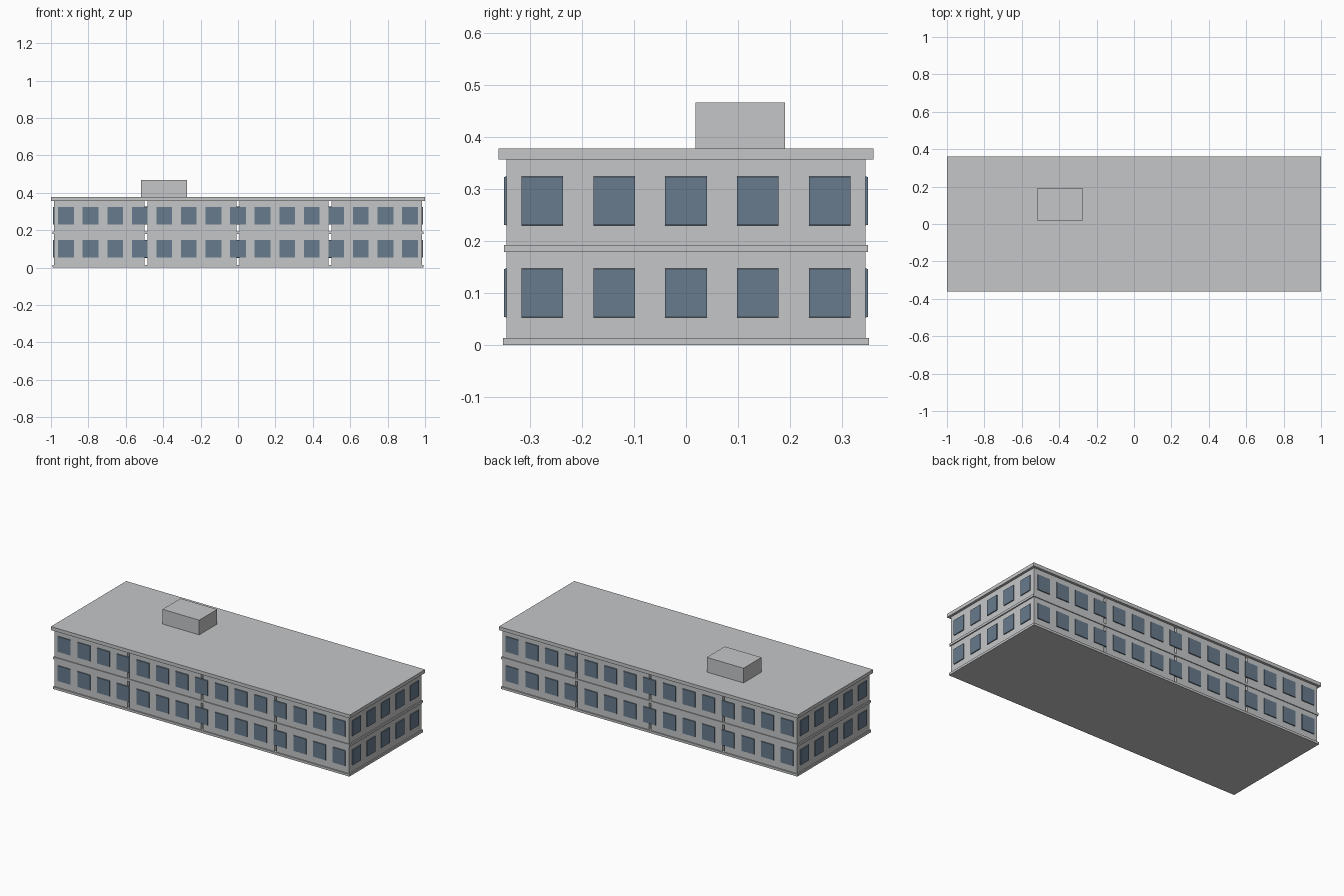
import bpy, bmesh, math
from mathutils import Matrix, Vector

if "Cube" in bpy.data.objects:
    bpy.data.objects.remove(bpy.data.objects["Cube"])


def material(name, rgb):
    m = bpy.data.materials.new(name)
    m.diffuse_color = (*rgb, 1)
    m.use_nodes = True
    m.node_tree.nodes["Principled BSDF"].inputs["Base Color"].default_value = m.diffuse_color
    return m


CONCRETE = material("concrete grey", (0.56, 0.565, 0.575))
GLASS = material("window blue", (0.138, 0.198, 0.262))


def finish(name, bm, mat):
    bmesh.ops.recalc_face_normals(bm, faces=bm.faces)
    me = bpy.data.meshes.new(name)
    bm.to_mesh(me)
    bm.free()
    me.materials.append(mat)
    ob = bpy.data.objects.new(name, me)
    bpy.context.collection.objects.link(ob)
    return ob


def add_box(bm, x0, x1, y0, y1, z0, z1):
    size = Matrix.Diagonal((x1 - x0, y1 - y0, z1 - z0, 1))
    mid = Matrix.Translation(((x0 + x1) / 2, (y0 + y1) / 2, (z0 + z1) / 2))
    return bmesh.ops.create_cube(bm, size=1, matrix=mid @ size)["verts"]


def box(name, *bounds):
    bm = bmesh.new()
    add_box(bm, *bounds)
    return finish(name, bm, CONCRETE)


# Slabs: plinth, ledge between the floors, overhanging roof, roof hut
box("plinth", -0.992, 0.992, -0.352, 0.352, 0, 0.014)
box("floor_ledge", -0.992, 0.992, -0.35, 0.35, 0.179, 0.193)
box("roof_slab", -1, 1, -0.36, 0.36, 0.357, 0.378)
box("roof_hut", -0.518, -0.272, 0.018, 0.19, 0.378, 0.467)

# Wall sections, separated by narrow expansion gaps
GAP = 0.007
JOINTS = [-0.985 - GAP, -0.492, 0, 0.492, 0.985 + GAP]
for floor, (z0, z1) in {"ground": (0.014, 0.179), "upper": (0.193, 0.357)}.items():
    bm = bmesh.new()
    for a, b in zip(JOINTS, JOINTS[1:]):
        add_box(bm, a + GAP, b - GAP, -0.345, 0.345, z0, z1)
    finish(floor + "_floor_walls", bm, CONCRETE)


# Windows: thin plates slightly proud of the walls, with tapered rims
def windows(name, angle, distance, count, spacing, width):
    bm = bmesh.new()
    turn = Matrix.Rotation(angle, 4, "Z")
    for zc in (0.1005, 0.2775):
        for i in range(count):
            x = (i - (count - 1) / 2) * spacing
            verts = add_box(bm, x - width / 2, x + width / 2,
                            -distance - 0.0045, -distance + 0.003,
                            zc - 0.048, zc + 0.048)
            for v in verts:
                if v.co.y < -distance:
                    v.co.z += math.copysign(0.002, zc - v.co.z)
            bmesh.ops.transform(bm, matrix=turn, verts=verts)
    finish(name, bm, GLASS)


windows("front_windows", 0, 0.345, 15, 0.1314, 0.084)
windows("back_windows", math.pi, 0.345, 15, 0.1314, 0.084)
windows("right_windows", math.pi / 2, 0.985, 5, 0.138, 0.08)
windows("left_windows", -math.pi / 2, 0.985, 5, 0.138, 0.08)
